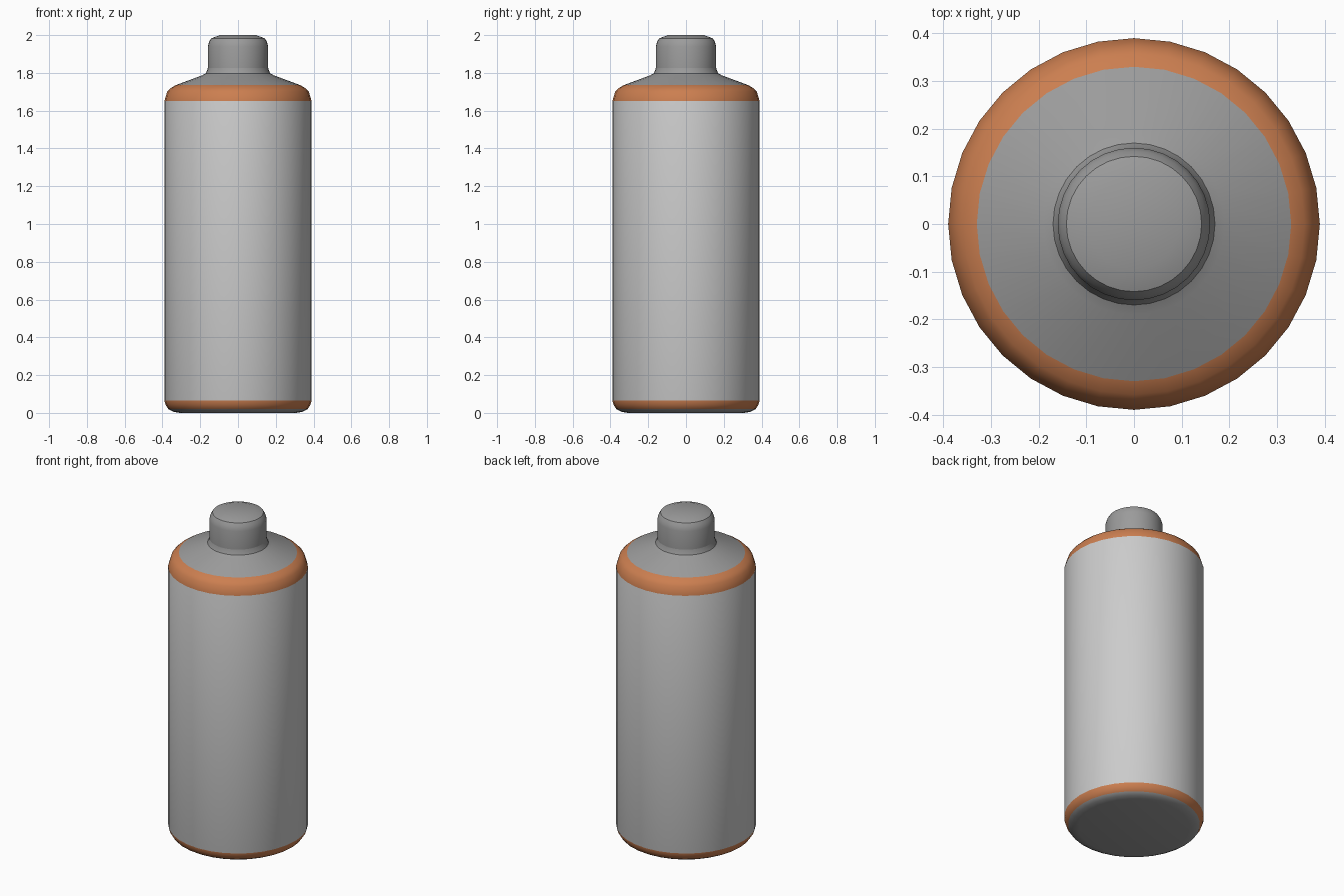
import bpy, bmesh, math

cube = bpy.data.objects.get("Cube")
if cube:
    bpy.data.objects.remove(cube, do_unlink=True)

SIDES = 32


def material(name, rgb):
    m = bpy.data.materials.new(name)
    m.use_nodes = True
    color = (*rgb, 1)
    m.diffuse_color = color
    m.node_tree.nodes["Principled BSDF"].inputs["Base Color"].default_value = color
    return m


light_grey = material("light grey", (0.60, 0.60, 0.60))
mid_grey = material("mid grey", (0.33, 0.33, 0.33))
orange = material("orange", (0.60, 0.21, 0.08))


def lathe(name, profile, mats, pick=None):
    """Spin (radius, height) points around z; a zero radius closes the end."""
    bm = bmesh.new()
    rings = []
    for r, z in profile:
        count = SIDES if r else 1
        rings.append([bm.verts.new((r * math.cos(math.tau * i / SIDES),
                                    r * math.sin(math.tau * i / SIDES), z))
                      for i in range(count)])
    for low, high in zip(rings, rings[1:]):
        for i in range(SIDES):
            j = (i + 1) % SIDES
            if len(low) == 1:
                corners = [low[0], high[j], high[i]]
            elif len(high) == 1:
                corners = [low[i], low[j], high[0]]
            else:
                corners = [low[i], low[j], high[j], high[i]]
            face = bm.faces.new(corners)
            if pick:
                face.material_index = pick(face.calc_center_median().z)
    mesh = bpy.data.meshes.new(name)
    bm.to_mesh(mesh)
    bm.free()
    for m in mats:
        mesh.materials.append(m)
    obj = bpy.data.objects.new(name, mesh)
    bpy.context.collection.objects.link(obj)
    bpy.ops.object.select_all(action="DESELECT")
    obj.select_set(True)
    bpy.context.view_layer.objects.active = obj
    bpy.ops.object.shade_smooth_by_angle(angle=math.radians(35))
    return obj


# Bottle: base, painted bands, body and sloping shoulder
BASE_TOP, BAND_LOW, BAND_HIGH, SHOULDER = 0.02, 0.065, 1.65, 1.735


def bottle_color(z):
    if z < BASE_TOP or z > SHOULDER:
        return 1
    return 0 if BAND_LOW < z < BAND_HIGH else 2


lathe("bottle", [
    (0, 0), (0.31, 0), (0.345, 0.007), (0.368, BASE_TOP), (0.383, 0.042),
    (0.39, BAND_LOW), (0.39, BAND_HIGH), (0.375, 1.70), (0.358, 1.718),
    (0.33, SHOULDER), (0.19, 1.787), (0.17, 1.798), (0.161, 1.82),
    (0.158, 1.84)], [light_grey, mid_grey, orange], bottle_color)

# Cap with a bevelled rim and a shallow dome
lathe("cap", [(0.16, 1.825), (0.16, 1.94), (0.153, 1.965), (0.142, 1.983),
              (0.095, 2.0), (0, 2.0)], [mid_grey])
